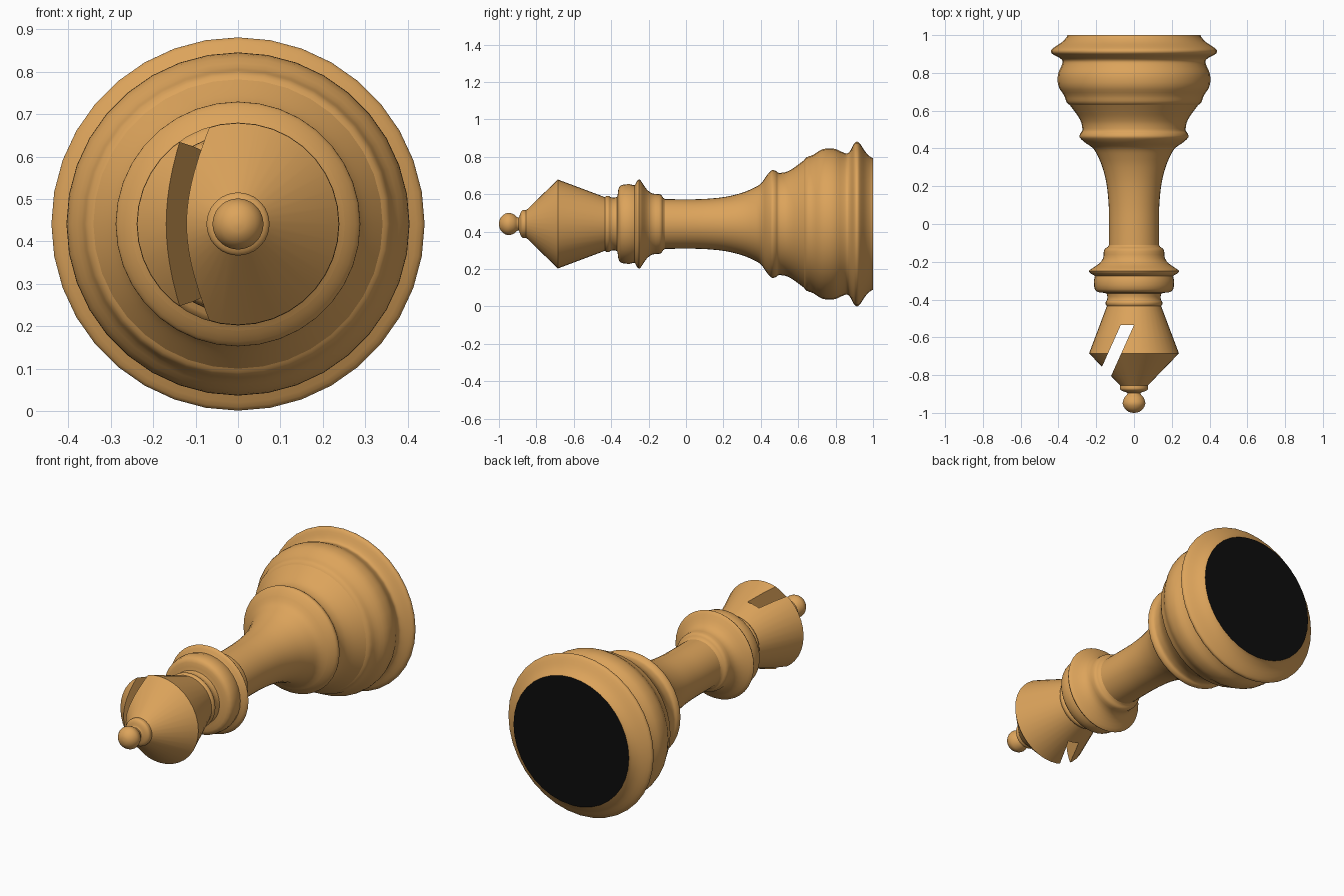
import bpy
import bmesh
from math import cos, sin, tau, radians
from mathutils import Vector

AXIS_HEIGHT = 0.441
SEGMENTS = 36

default_cube = bpy.data.objects.get("Cube")
if default_cube:
    bpy.data.objects.remove(default_cube, do_unlink=True)


def make_material(name, colour):
    material = bpy.data.materials.new(name)
    material.use_nodes = True
    material.diffuse_color = colour
    shader = material.node_tree.nodes["Principled BSDF"]
    shader.inputs["Base Color"].default_value = colour
    shader.inputs["Roughness"].default_value = 0.6
    return material


wood = make_material("warm wood", (0.72, 0.37, 0.105, 1))
felt = make_material("black felt", (0.004, 0.004, 0.004, 1))


def rounded(points, steps=3):
    """Pass a soft curve through the profile points."""
    pts = [Vector(p) for p in points]
    pts = [pts[0]] + pts + [pts[-1]]
    result = []
    for a, b, c, d in zip(pts, pts[1:], pts[2:], pts[3:]):
        for i in range(steps):
            t = i / steps
            result.append(b + (c - a) * t / 2
                          + (a - b * 2.5 + c * 2 - d / 2) * t * t
                          + (b * 1.5 - a / 2 - c * 1.5 + d / 2) * t ** 3)
    return result + [pts[-1]]


def finish(name, bm, materials):
    bmesh.ops.recalc_face_normals(bm, faces=bm.faces)
    mesh = bpy.data.meshes.new(name)
    bm.to_mesh(mesh)
    bm.free()
    for material in materials:
        mesh.materials.append(material)
    part = bpy.data.objects.new(name, mesh)
    bpy.context.collection.objects.link(part)
    return part


def turn(name, profile):
    """Turn a (position along y, radius) profile around the lying axis."""
    bm = bmesh.new()
    rings = []
    for y, radius in profile:
        rings.append([bm.verts.new((radius * sin(tau * i / SEGMENTS), y,
                                    AXIS_HEIGHT + radius * cos(tau * i / SEGMENTS)))
                      for i in range(SEGMENTS)])
    for ring, following in zip(rings, rings[1:]):
        for i in range(SEGMENTS):
            j = (i + 1) % SEGMENTS
            bm.faces.new((ring[i], ring[j], following[j], following[i]))
    bm.faces.new(rings[0])
    bm.faces.new(rings[-1])
    return finish(name, bm, [wood, felt])


def smooth(part, angle=32):
    bpy.ops.object.select_all(action="DESELECT")
    part.select_set(True)
    bpy.context.view_layer.objects.active = part
    bpy.ops.object.shade_smooth_by_angle(angle=radians(angle))


# Weighted foot with a felt pad on its end
base = turn("base", rounded([
    (0.63, 0.34), (0.645, 0.357), (0.68, 0.37), (0.73, 0.4), (0.79, 0.403),
    (0.835, 0.385), (0.862, 0.378), (0.88, 0.395), (0.9, 0.432), (0.915, 0.44),
    (0.93, 0.43), (0.96, 0.385), (0.985, 0.36), (1, 0.352)]))
for face in base.data.polygons:
    if face.normal.y > 0.99 and face.center.y > 0.99:
        face.material_index = 1

# Bell below the foot and its ring
bell = turn("bell", rounded([
    (0.425, 0.25), (0.44, 0.27), (0.46, 0.288), (0.48, 0.284),
    (0.495, 0.274), (0.53, 0.277), (0.56, 0.29), (0.59, 0.31), (0.632, 0.342)]))

# Slender flared shaft
stem = turn("stem", rounded([
    (-0.12, 0.133), (0, 0.132), (0.1, 0.134), (0.21, 0.145), (0.3, 0.167),
    (0.36, 0.192), (0.4, 0.216), (0.426, 0.252)]))

# Stacked neck rings
collar = turn("collar", rounded([
    (-0.44, 0.138), (-0.425, 0.15), (-0.41, 0.149), (-0.4, 0.142),
    (-0.368, 0.145), (-0.362, 0.185), (-0.345, 0.208), (-0.3, 0.213),
    (-0.275, 0.207), (-0.265, 0.225), (-0.25, 0.239), (-0.235, 0.222),
    (-0.21, 0.185), (-0.18, 0.163), (-0.145, 0.16), (-0.13, 0.153),
    (-0.122, 0.14), (-0.11, 0.132)], 2))

# Pointed head
head = turn("head", [(-0.86, 0.068), (-0.685, 0.238), (-0.43, 0.142)])

# Slanted slot through the head
bm = bmesh.new()
outline = [bm.verts.new((x, y, -0.2)) for x, y in
           [(-0.07, -0.535), (0, -0.535), (-0.207, -0.995), (-0.277, -0.995)]]
slot = bmesh.ops.extrude_face_region(bm, geom=[bm.faces.new(outline)])
bmesh.ops.translate(bm, vec=(0, 0, 1.3), verts=[
    v for v in slot["geom"] if isinstance(v, bmesh.types.BMVert)])
cutter = finish("slot_cutter", bm, [wood])
cutter.hide_render = True

cut = head.modifiers.new("slot", "BOOLEAN")
cut.operation = "DIFFERENCE"
cut.solver = "EXACT"
cut.object = cutter
bpy.context.view_layer.objects.active = head
bpy.ops.object.modifier_apply(modifier=cut.name)
bpy.data.objects.remove(cutter, do_unlink=True)

# Small collar and ball on the tip
finial = turn("finial", rounded([
    (-1, 0.004), (-0.995, 0.026), (-0.978, 0.048), (-0.95, 0.06),
    (-0.92, 0.051), (-0.902, 0.036), (-0.892, 0.038), (-0.885, 0.06),
    (-0.875, 0.073), (-0.86, 0.074), (-0.845, 0.072)]))

for part in (base, bell, stem, collar, head, finial):
    smooth(part)
